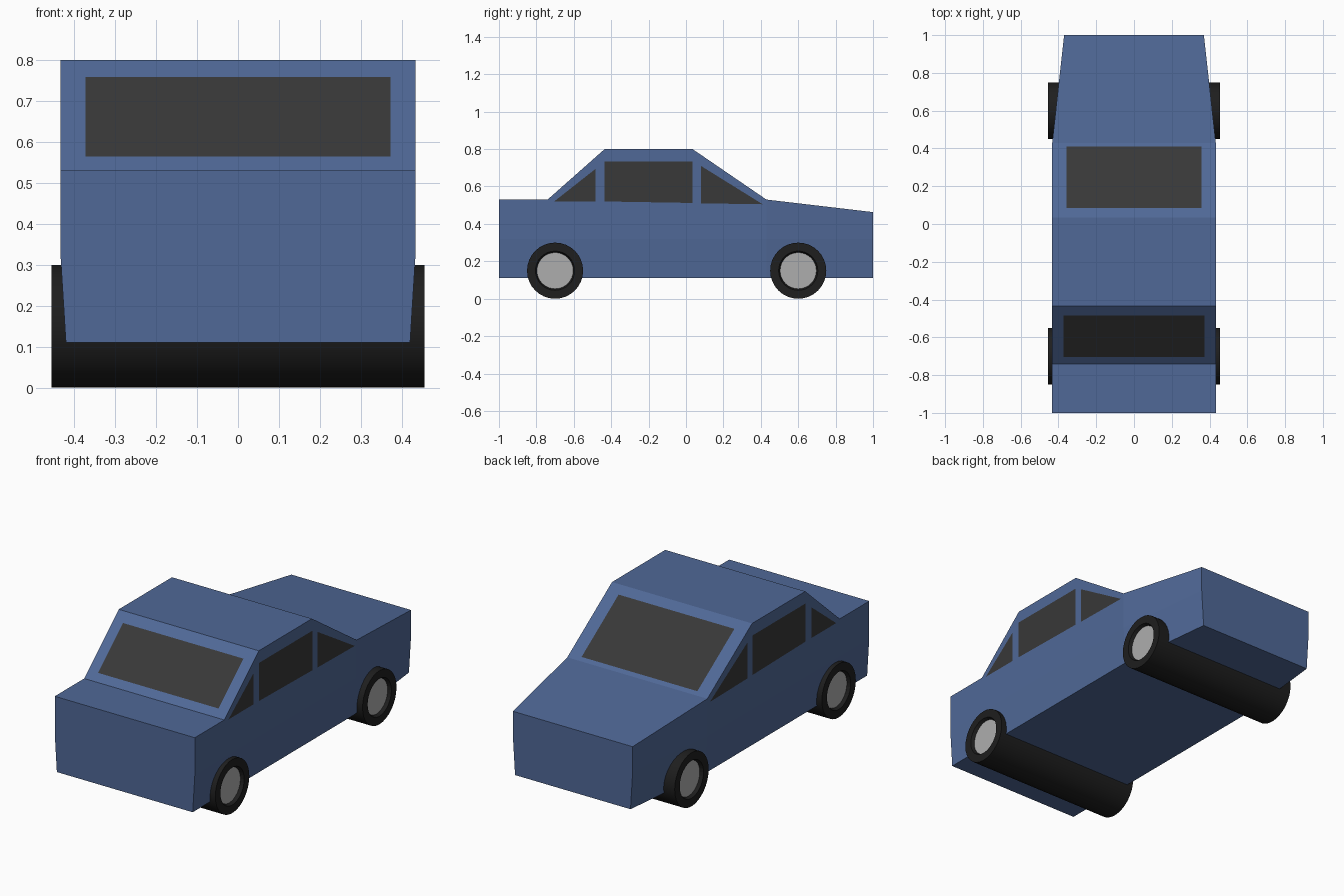
import bpy, bmesh
from math import cos, sin, pi

if "Cube" in bpy.data.objects:
    bpy.data.objects.remove(bpy.data.objects["Cube"])

HALF, EPS = 0.433, 0.002


def material(name, rgb):
    m = bpy.data.materials.new(name)
    m.diffuse_color = (*rgb, 1)
    m.use_nodes = True
    m.node_tree.nodes["Principled BSDF"].inputs["Base Color"].default_value = m.diffuse_color
    return m


BLUE = material("blue_paint", (0.08, 0.14, 0.31))
GLASS = material("dark_glass", (0.04, 0.04, 0.04))
RUBBER = material("rubber", (0.013, 0.013, 0.013))
METAL = material("hub_metal", (0.42, 0.42, 0.42))


def finish(name, bm, mat):
    me = bpy.data.meshes.new(name)
    bm.to_mesh(me)
    bm.free()
    ob = bpy.data.objects.new(name, me)
    bpy.context.collection.objects.link(ob)
    me.materials.append(mat)
    return ob


def pane(name, points):
    bm = bmesh.new()
    bm.faces.new([bm.verts.new(p) for p in points])
    return finish(name, bm, GLASS)


# Body: side profile extruded across the width, then tapered at nose and sills
profile = [(-1, 0.11), (1, 0.11), (1, 0.463), (0.43, 0.53), (0.035, 0.8),
           (-0.435, 0.8), (-0.74, 0.53), (-1, 0.53)]
bm = bmesh.new()
side = bm.faces.new([bm.verts.new((-1, y, z)) for y, z in profile])
ext = bmesh.ops.extrude_face_region(bm, geom=[side])
for v in ext["geom"]:
    if isinstance(v, bmesh.types.BMVert):
        v.co.x = 1
for co, no in (((0, 0.43, 0), (0, 1, 0)), ((0, 0, 0.32), (0, 0, 1))):
    bmesh.ops.bisect_plane(bm, geom=bm.verts[:] + bm.edges[:] + bm.faces[:],
                           dist=1e-4, plane_co=co, plane_no=no)
for v in bm.verts:
    nose = max(0, v.co.y - 0.43) / 0.57
    sill = max(0, 0.32 - v.co.z) / 0.21
    v.co.x *= HALF - 0.063 * nose - 0.013 * sill
# close the extrusion's start cap if needed and orient outward
bmesh.ops.holes_fill(bm, edges=[e for e in bm.edges if e.is_boundary], sides=0)
bmesh.ops.recalc_face_normals(bm, faces=bm.faces[:])
finish("body", bm, BLUE)

# Sloping windscreens, lying on the cabin slopes
def slope_pane(name, w, low, high):
    pts = [(w, *low), (w, *high), (-w, *high), (-w, *low)]
    pane(name, pts if low[0] > 0 else pts[::-1])


slope_pane("long_end_windscreen", 0.358, (0.411, 0.543 + EPS), (0.084, 0.7665 + EPS))
slope_pane("short_end_windscreen", 0.372, (-0.704, 0.562 + EPS), (-0.484, 0.7567 + EPS))

# Side windows on both sides
windows = {
    "quarter_window_a": [(0.08, 0.51), (0.41, 0.505), (0.08, 0.71)],
    "door_window": [(-0.435, 0.52), (0.035, 0.512), (0.035, 0.733), (-0.435, 0.733)],
    "quarter_window_b": [(-0.705, 0.52), (-0.485, 0.52), (-0.485, 0.693)],
}
for name, pts in windows.items():
    pane(name + "_right", [(HALF + EPS, y, z) for y, z in pts])
    pane(name + "_left", [(-HALF - EPS, y, z) for y, z in reversed(pts)])

# Wheels: one full-width roller per axle with recessed hubs at both ends
N = 32
OUT, DEEP = 0.455, 0.437


def ring(bm, x, r, y):
    return [bm.verts.new((x, y + r * cos(2 * pi * i / N), 0.15 + r * sin(2 * pi * i / N)))
            for i in range(N)]


for name, y in (("short_end", -0.7), ("long_end", 0.6)):
    bm = bmesh.new()
    rings = [ring(bm, x, r, y) for x, r in
             ((-DEEP, 0.097), (-OUT, 0.105), (-OUT, 0.15), (OUT, 0.15), (OUT, 0.105), (DEEP, 0.097))]
    for k, (a, b) in enumerate(zip(rings, rings[1:])):
        for i in range(N):
            j = (i + 1) % N
            bm.faces.new((a[i], a[j], b[j], b[i])).smooth = k == 2
    caps = [bm.faces.new(rings[0]), bm.faces.new(rings[-1])]
    for f in caps:
        f.material_index = 1
    for e in bm.edges:
        e.smooth = all(f.smooth for f in e.link_faces)
    bmesh.ops.recalc_face_normals(bm, faces=bm.faces[:])
    finish(name + "_wheels", bm, RUBBER).data.materials.append(METAL)
